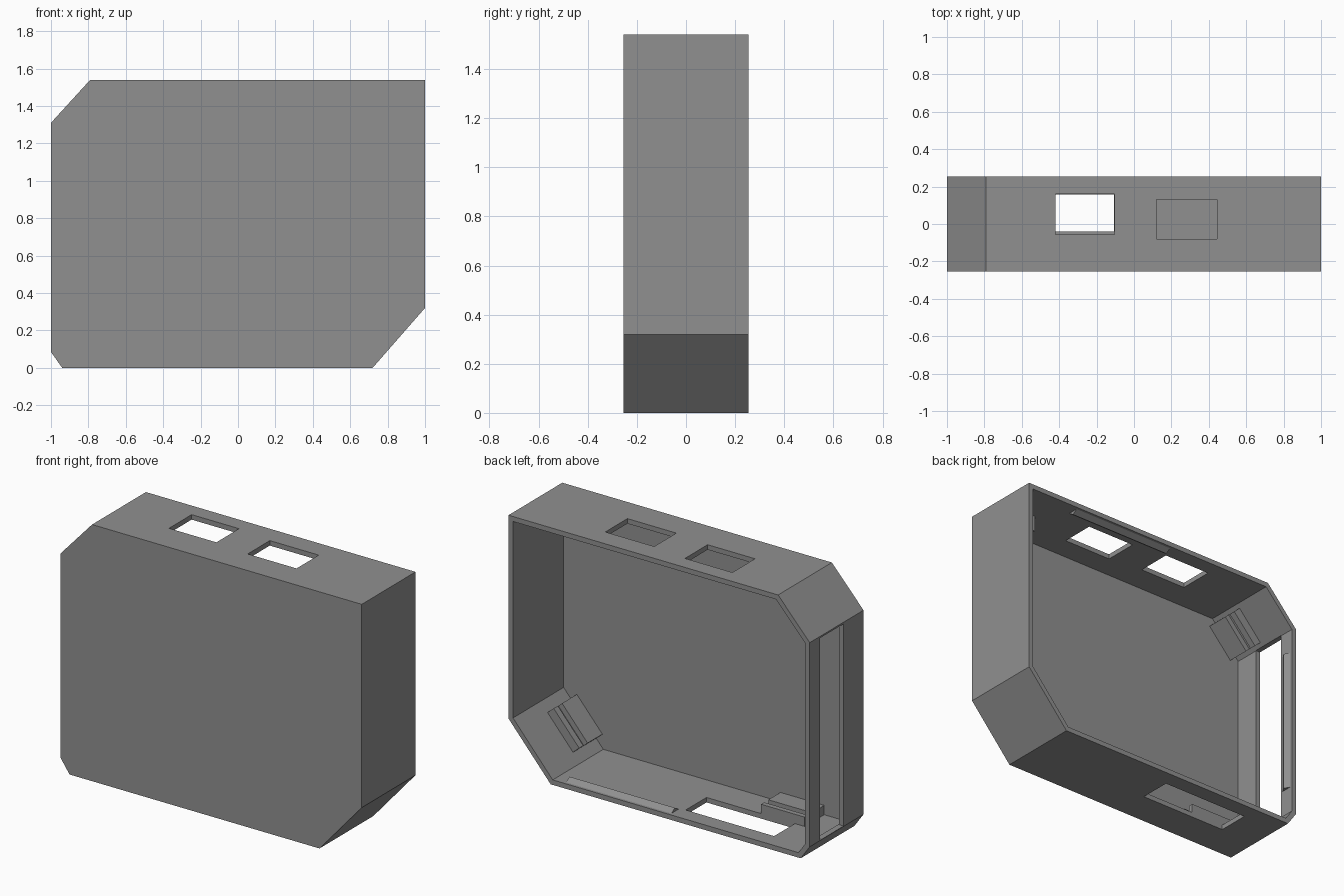
import bpy, bmesh
from mathutils import Vector

if "Cube" in bpy.data.objects:
    bpy.data.objects.remove(bpy.data.objects["Cube"])

WALL, DEPTH = 0.03, 0.255
OUTLINE = [(-0.94, 0), (0.72, 0), (1, 0.32), (1, 1.54), (-0.79, 1.54), (-1, 1.31), (-1, 0.085)]

grey = bpy.data.materials.new("matte grey")
grey.diffuse_color = (0.28, 0.28, 0.28, 1)
grey.use_nodes = True
grey.node_tree.nodes["Principled BSDF"].inputs["Base Color"].default_value = grey.diffuse_color


def prism(name, ring, step):
    """Solid made by sweeping a closed ring of points along a vector."""
    bm = bmesh.new()
    face = bm.faces.new([bm.verts.new(p) for p in ring])
    ext = bmesh.ops.extrude_face_region(bm, geom=[face])
    verts = [v for v in ext["geom"] if isinstance(v, bmesh.types.BMVert)]
    bmesh.ops.translate(bm, vec=step, verts=verts)
    bmesh.ops.recalc_face_normals(bm, faces=bm.faces)
    mesh = bpy.data.meshes.new(name)
    bm.to_mesh(mesh)
    bm.free()
    mesh.materials.append(grey)
    obj = bpy.data.objects.new(name, mesh)
    bpy.context.collection.objects.link(obj)
    return obj


def box(name, x, y, z):
    ring = [(x[0], y[0], z[0]), (x[1], y[0], z[0]), (x[1], y[1], z[0]), (x[0], y[1], z[0])]
    return prism(name, ring, Vector((0, 0, z[1] - z[0])))


def inset(points, d):
    """Offset a counter-clockwise outline inwards."""
    out = []
    for i, p in enumerate(points):
        a, b, c = Vector(points[i - 1]), Vector(p), Vector(points[(i + 1) % len(points)])
        u, v = (b - a).normalized(), (c - b).normalized()
        n, m = Vector((-u.y, u.x)), Vector((-v.y, v.x))
        out.append(b + (n + m) * d / (1 + n.dot(m)))
    return out


def on_wall(name, start, end, section):
    """Sweep a (depth, height) section along the inner face of a wall."""
    a, b = Vector(start), Vector(end)
    u = (b - a).normalized()
    n = Vector((-u.y, u.x))
    ring = [(a.x + n.x * h, y, a.y + n.y * h) for y, h in section]
    return prism(name, ring, Vector((b.x - a.x, 0, b.y - a.y)))


# Shell: outline prism hollowed from the back
shell = prism("case_shell", [(x, -DEPTH, z) for x, z in OUTLINE], Vector((0, 2 * DEPTH, 0)))
cutters = [
    prism("cavity_cutter", [(p.x, -DEPTH + WALL, p.y) for p in inset(OUTLINE, WALL)], Vector((0, 1, 0))),
    # Port openings in the top, bottom and left walls
    box("top_port_a_cutter", (-0.42, -0.105), (-0.055, 0.16), (1.45, 1.6)),
    box("top_port_b_cutter", (0.12, 0.445), (-0.08, 0.13), (1.45, 1.6)),
    box("bottom_port_cutter", (-0.695, -0.108), (-0.04, 0.157), (-0.1, 0.1)),
    box("side_slot_cutter", (-1.1, -0.9), (-0.066, 0.157), (0.087, 1.3)),
]
for cutter in cutters:
    mod = shell.modifiers.new(cutter.name, "BOOLEAN")
    mod.operation, mod.solver, mod.object = "DIFFERENCE", "EXACT", cutter
bpy.context.view_layer.update()
mesh = bpy.data.meshes.new_from_object(shell.evaluated_get(bpy.context.evaluated_depsgraph_get()))
shell.modifiers.clear()
shell.data = mesh
for cutter in cutters:
    bpy.data.objects.remove(cutter)


def clip(front, groove, back, height):
    """Board holder section: block, groove, rear rail."""
    return [(front, 0), (front, height), (groove - 0.04, height), (groove - 0.04, height * 0.4),
            (groove, height * 0.4), (groove, height), (back, height), (back, 0)]


def along(a, b, t0, t1):
    """Part of the inner wall line between two outline corners."""
    ring = inset(OUTLINE, WALL - 0.002)
    p, q = ring[a], ring[b]
    return p.lerp(q, t0), p.lerp(q, t1)


# Board holders on the two large chamfers, the floor and the top right corner
holder = clip(-0.228, -0.045, -0.005, 0.056)
on_wall("lower_right_holder", *along(1, 2, 0.18, 0.82), holder)
on_wall("upper_left_holder", *along(4, 5, 0.1, 0.9), holder)
on_wall("floor_holder", (-0.76, 0.028), (-0.47, 0.028), clip(-0.228, -0.07, -0.04, 0.058))
on_wall("upper_right_holder", (0.96, 1.512), (0.76, 1.512), clip(-0.228, -0.04, 0.02, 0.1))

# Snap ridges just inside the open rim
ridge = [(0.17, 0), (0.205, 0.022), (0.24, 0)]
on_wall("bottom_snap_ridge", (-0.07, 0.029), (0.63, 0.029), ridge)
on_wall("top_snap_ridge", (0.63, 1.511), (-0.07, 1.511), ridge)
on_wall("left_snap_ridge", (-0.971, 1.15), (-0.971, 0.26), ridge)
